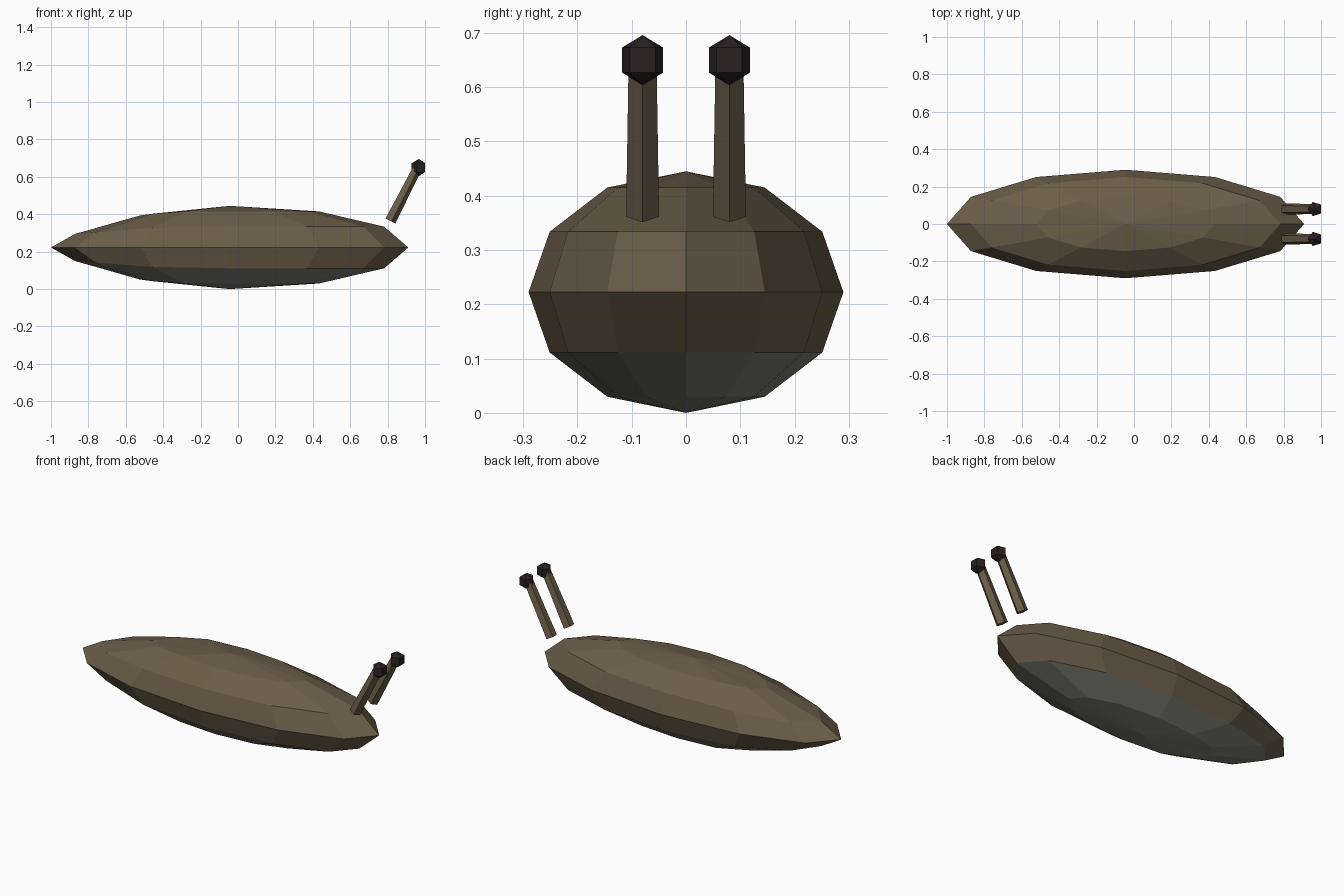
import bpy, bmesh, math
from mathutils import Vector, Matrix

if "Cube" in bpy.data.objects:
    bpy.data.objects.remove(bpy.data.objects["Cube"])


def material(name, rgb):
    m = bpy.data.materials.new(name)
    m.diffuse_color = (*rgb, 1.0)
    m.use_nodes = True
    m.node_tree.nodes["Principled BSDF"].inputs["Base Color"].default_value = m.diffuse_color
    return m


skin = material("brown_skin", (0.147, 0.109, 0.065))
sole = material("grey_sole", (0.205, 0.205, 0.170))
eye_dark = material("dark_eye", (0.024, 0.014, 0.016))


def make_object(name, bm, *mats):
    mesh = bpy.data.meshes.new(name)
    bmesh.ops.recalc_face_normals(bm, faces=bm.faces)
    bm.to_mesh(mesh)
    bm.free()
    for m in mats:
        mesh.materials.append(m)
    ob = bpy.data.objects.new(name, mesh)
    bpy.context.collection.objects.link(ob)
    return ob


# Body: long flattened low-poly sphere, thinned vertically toward the tail
RX, RY, RZ = 0.955, 0.29, 0.2225
bm = bmesh.new()
bmesh.ops.create_uvsphere(bm, u_segments=12, v_segments=6, radius=1.0)
bm.faces.ensure_lookup_table()
for f in bm.faces:
    # the two lowest bands are the grey sole
    f.material_index = 1 if f.calc_center_median().z < -0.5 else 0
for v in bm.verts:
    u = v.co.x
    thin = 1.0 - 0.66 * max(0.0, -u - 0.333)
    v.co = Vector((u * RX - 0.045, v.co.y * RY, v.co.z * RZ * thin + RZ))
make_object("body", bm, skin, sole)

# Eye stalks and eyes, one pair either side of the centre line
for side, s in (("left", 1), ("right", -1)):
    base = Vector((0.812, s * 0.08, 0.366))
    tip = Vector((0.962, s * 0.08, 0.655))
    axis = tip - base

    bm = bmesh.new()
    bmesh.ops.create_cone(bm, cap_ends=True, segments=5, radius1=0.032,
                          radius2=0.027, depth=axis.length)
    # turn one corner toward +x, then lean the stalk forward
    first = max(bm.verts, key=lambda v: v.co.x)
    spin = -math.atan2(first.co.y, first.co.x)
    lean = math.atan2(axis.x, axis.z)
    place = (Matrix.Translation((base + tip) / 2)
             @ Matrix.Rotation(lean, 4, 'Y') @ Matrix.Rotation(spin, 4, 'Z'))
    bmesh.ops.transform(bm, matrix=place, verts=bm.verts)
    make_object(side + "_eye_stalk", bm, skin)

    bm = bmesh.new()
    bmesh.ops.create_uvsphere(bm, u_segments=5, v_segments=3, radius=0.046)
    # flat side faces forward
    first = max(bm.verts, key=lambda v: v.co.x)
    spin = math.pi - math.atan2(first.co.y, first.co.x)
    place = (Matrix.Translation((0.968, s * 0.08, 0.65))
             @ Matrix.Rotation(spin, 4, 'Z'))
    bmesh.ops.transform(bm, matrix=place, verts=bm.verts)
    make_object(side + "_eye", bm, eye_dark)
